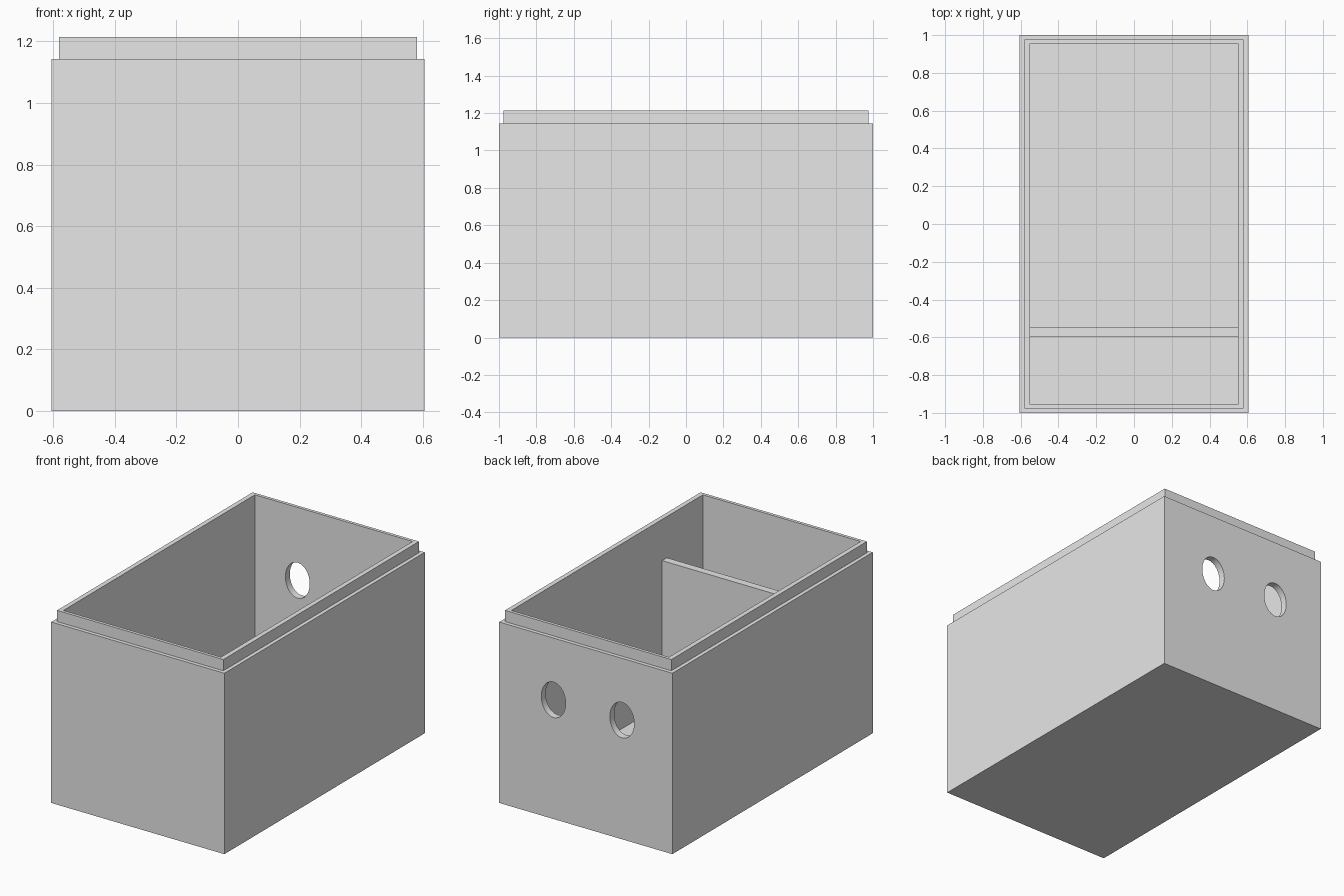
import bpy, bmesh
from math import radians

if "Cube" in bpy.data.objects:
    bpy.data.objects.remove(bpy.data.objects["Cube"], do_unlink=True)

# Single material
grey = bpy.data.materials.new("light_grey")
grey.use_nodes = True
color = (0.8, 0.8, 0.8, 1)
grey.diffuse_color = color
grey.node_tree.nodes["Principled BSDF"].inputs["Base Color"].default_value = color

# Half sizes (x, y) and heights
BODY, LIP, INNER = (0.605, 1.0), (0.581, 0.976), (0.551, 0.956)
FLOOR, LEDGE, TOP = 0.045, 1.143, 1.214


def make_object(name, bm):
    bmesh.ops.recalc_face_normals(bm, faces=bm.faces)
    mesh = bpy.data.meshes.new(name)
    bm.to_mesh(mesh)
    bm.free()
    mesh.materials.append(grey)
    obj = bpy.data.objects.new(name, mesh)
    bpy.context.collection.objects.link(obj)
    return obj


# Open box with a stepped rim, built as stacked rectangular rings
bm = bmesh.new()
rings = []
for (x, y), z in [(BODY, 0), (BODY, LEDGE), (LIP, LEDGE),
                  (LIP, TOP), (INNER, TOP), (INNER, FLOOR)]:
    corners = [(-x, -y), (x, -y), (x, y), (-x, y)]
    rings.append([bm.verts.new((cx, cy, z)) for cx, cy in corners])
for low, high in zip(rings, rings[1:]):
    for i in range(4):
        j = (i + 1) % 4
        bm.faces.new((low[i], low[j], high[j], high[i]))
bm.faces.new(rings[0])
bm.faces.new(rings[-1])
box = make_object("box_shell", bm)

# Two oval openings through the back wall
for x in (0.226, -0.253):
    bpy.ops.mesh.primitive_cylinder_add(vertices=48, radius=1, depth=1,
                                        location=(x, 0.98, 0.753),
                                        rotation=(radians(90), 0, 0))
    cutter = bpy.context.object
    cutter.name = "hole_cutter"
    cutter.scale = (0.085, 0.112, 0.3)
    cutter.hide_render = True
    cut = box.modifiers.new("hole", 'BOOLEAN')
    cut.operation = 'DIFFERENCE'
    cut.solver = 'EXACT'
    cut.object = cutter
    bpy.context.view_layer.update()
    bpy.context.view_layer.objects.active = box
    bpy.ops.object.modifier_apply(modifier=cut.name)
    bpy.data.objects.remove(cutter, do_unlink=True)

# Inner divider near the front
bm = bmesh.new()
bmesh.ops.create_cube(bm, size=1)
bmesh.ops.scale(bm, vec=(2 * INNER[0], 0.048, 0.954 - FLOOR), verts=bm.verts)
bmesh.ops.translate(bm, vec=(0, -0.572, (0.954 + FLOOR) / 2), verts=bm.verts)
make_object("divider", bm)

# Smooth the hole walls only
bpy.ops.object.select_all(action='DESELECT')
box.select_set(True)
bpy.context.view_layer.objects.active = box
bpy.ops.object.shade_smooth_by_angle(angle=radians(30))
